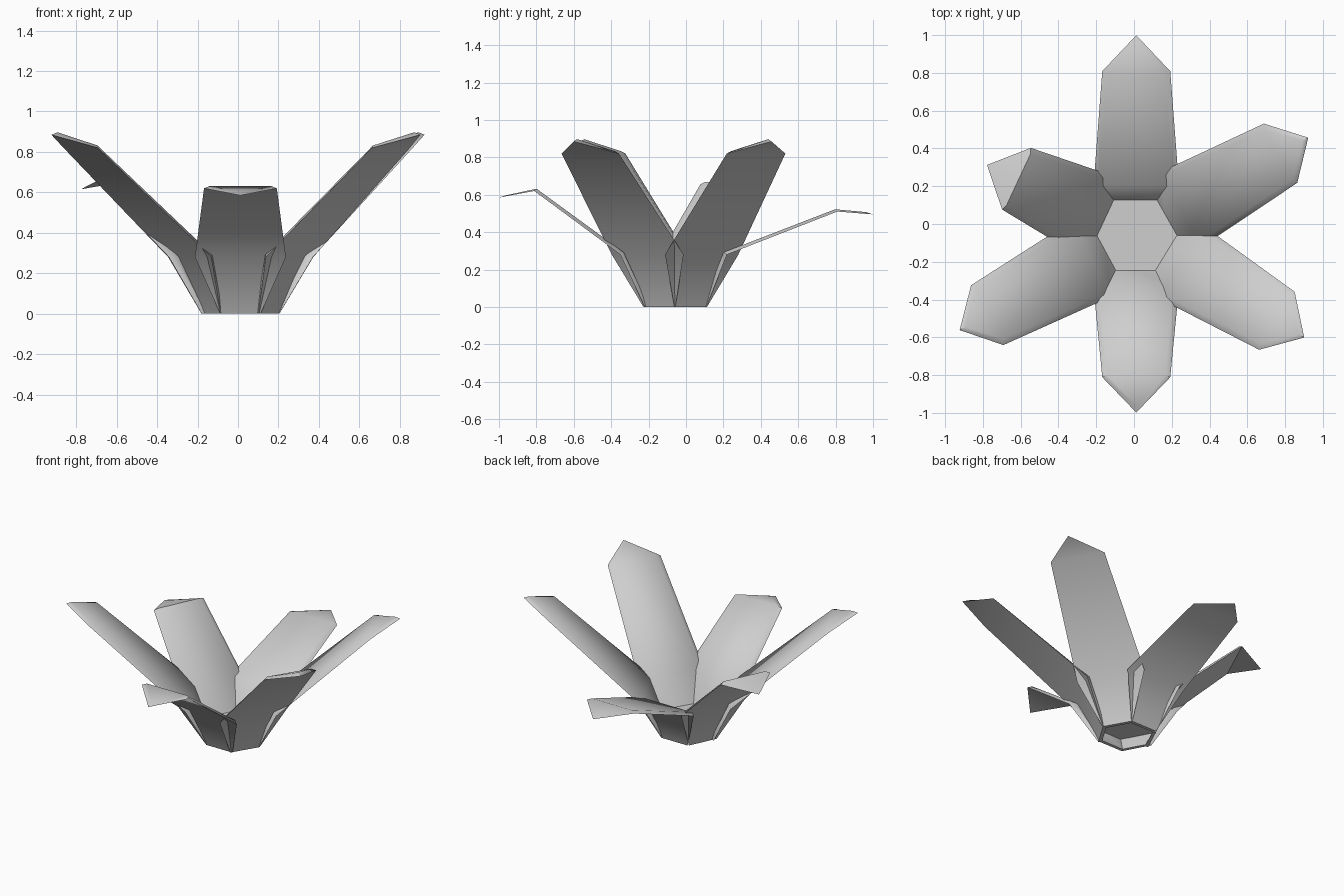
import bpy, bmesh, math
from mathutils import Vector, Matrix

if "Cube" in bpy.data.objects:
    bpy.data.objects.remove(bpy.data.objects["Cube"], do_unlink=True)

CENTRE = Vector((0.012, -0.056, 0))


def make_material(name, colour):
    mat = bpy.data.materials.new(name)
    mat.use_nodes = True
    mat.diffuse_color = colour
    mat.node_tree.nodes["Principled BSDF"].inputs["Base Color"].default_value = colour
    return mat


grey = make_material("light grey", (0.62, 0.62, 0.62, 1))


def finish(name, bm):
    bmesh.ops.recalc_face_normals(bm, faces=bm.faces)
    mesh = bpy.data.meshes.new(name)
    bm.to_mesh(mesh)
    bm.free()
    mesh.materials.append(grey)
    obj = bpy.data.objects.new(name, mesh)
    bpy.context.collection.objects.link(obj)
    bpy.ops.object.select_all(action='DESELECT')
    obj.select_set(True)
    bpy.context.view_layer.objects.active = obj
    bpy.ops.object.shade_smooth_by_angle(angle=math.radians(50))
    return obj


def outline(bm, rows, tip):
    """Left and right points of each row, then the tip, as a closed loop."""
    right = [bm.verts.new((r, -w, z)) for r, w, z in rows]
    left = [bm.verts.new((r, w, z)) for r, w, z in rows]
    point = bm.verts.new((tip[0], 0, tip[1]))
    for i in range(len(rows) - 1):
        bm.faces.new((right[i], right[i + 1], left[i + 1], left[i]))
    bm.faces.new((right[-1], point, left[-1]))
    return right + [point] + left[::-1]


def leaf(name, angle, bend, shoulder, tip):
    """A folded blade: wide outer skin, inset inner skin, bevelled rim."""
    bm = bmesh.new()
    rows = [(0.165, 0.1, 0), (bend, 0.225, 0.28), (shoulder[0], 0.18, shoulder[1])]
    shifts = [(-0.022, -0.012, 0), (-0.018, -0.025, 0.012), (-0.012, -0.03, 0.012)]
    inner_rows = [tuple(a + b for a, b in zip(p, s)) for p, s in zip(rows, shifts)]
    outer = outline(bm, rows, tip)
    inner = outline(bm, inner_rows, (tip[0] - 0.035, tip[1] + 0.012))
    n = len(outer)
    for i in range(n):
        j = (i + 1) % n
        bm.faces.new((outer[i], outer[j], inner[j], inner[i]))
    bm.transform(Matrix.Translation(CENTRE) @ Matrix.Rotation(math.radians(angle), 4, 'Z'))
    return finish(name, bm)


# Six leaves: direction, bend radius, shoulder (radius, height), tip (radius, height)
leaf("front_leaf", 270, 0.295, (0.755, 0.62), (0.942, 0.585))
leaf("back_leaf", 90, 0.275, (0.865, 0.51), (1.055, 0.495))
leaf("front_left_leaf", 328.5, 0.285, (0.873, 0.82), (1.043, 0.885))
leaf("back_left_leaf", 29.4, 0.285, (0.877, 0.82), (1.045, 0.885))
leaf("front_right_leaf", 208.4, 0.285, (0.897, 0.82), (1.063, 0.885))
leaf("back_right_leaf", 155, 0.285, (0.70, 0.655), (0.872, 0.615))

# Raised floor closing the middle
bm = bmesh.new()
bmesh.ops.create_circle(bm, cap_ends=True, segments=6, radius=0.228)
# Corners lie between neighbouring leaves
first = max(bm.verts, key=lambda v: v.co.x).co
turn = -math.atan2(first.y, first.x)
bm.transform(Matrix.Translation(CENTRE + Vector((0, 0, 0.1))) @ Matrix.Rotation(turn, 4, 'Z'))
finish("centre_floor", bm)
